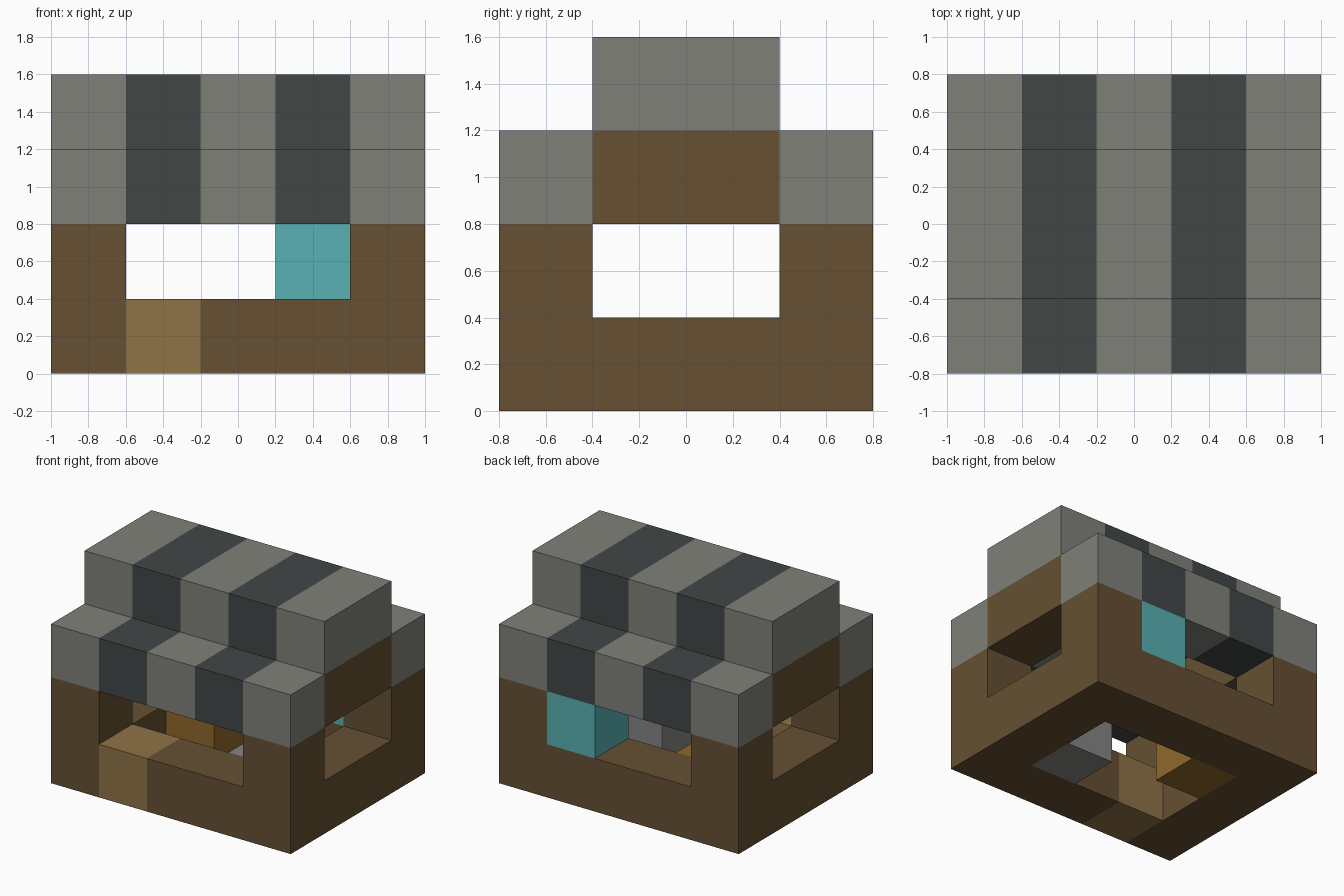
import bpy
import bmesh
from mathutils import Vector

old = bpy.data.objects.get("Cube")
if old:
    bpy.data.objects.remove(old, do_unlink=True)


def linear(c):
    return c / 12.92 if c <= 0.04045 else ((c + 0.055) / 1.055) ** 2.4


def material(name, hex_code):
    rgb = [linear(int(hex_code[i:i + 2], 16) / 255) for i in (0, 2, 4)]
    mat = bpy.data.materials.new(name)
    mat.use_nodes = True
    mat.diffuse_color = (*rgb, 1)
    mat.node_tree.nodes["Principled BSDF"].inputs["Base Color"].default_value = (*rgb, 1)
    return mat


brown = material("dark wood", "665033")
tan = material("light wood", "8f7347")
ochre = material("ochre wood", "90682d")
stone = material("stone", "858584")
grey = material("roof grey", "80807a")
slate = material("roof slate", "414746")
cyan = material("cyan", "58b1b4")


def box(name, mat, x, y, z):
    """Flat-faced box spanning the given (low, high) ranges."""
    low, high = (Vector(p) for p in zip(x, y, z))
    bm = bmesh.new()
    bmesh.ops.create_cube(bm, size=1)
    bmesh.ops.scale(bm, vec=high - low, verts=bm.verts)
    bmesh.ops.translate(bm, vec=(low + high) / 2, verts=bm.verts)
    mesh = bpy.data.meshes.new(name)
    bm.to_mesh(mesh)
    bm.free()
    mesh.materials.append(mat)
    obj = bpy.data.objects.new(name, mesh)
    bpy.context.collection.objects.link(obj)
    return obj


def side(s, a, b):
    """Range a..b, mirrored when s is negative."""
    return (a, b) if s > 0 else (-b, -a)


U = 0.4  # block size
floor, eaves, ridge = (0, U), (U, 2 * U), (2 * U, 3 * U)

# End walls: sill, gable beam and corner posts
for s, end in ((1, "left"), (-1, "right")):
    x = side(s, 0.6, 1)
    box(end + "_sill", brown, x, (-0.8, 0.8), floor)
    box(end + "_gable", brown, x, (-0.4, 0.4), ridge)
    for t, face in ((-1, "front"), (1, "back")):
        box(f"{face}_{end}_post", brown, x, side(t, 0.4, 0.8), eaves)

# Front and back sills, with the light doorstep in the front
box("back_sill", brown, (-0.6, 0.6), (0.4, 0.8), floor)
box("front_sill", brown, (-0.2, 0.6), (-0.8, -0.4), floor)
box("doorstep", tan, (-0.6, -0.2), (-0.8, -0.4), floor)

# Back window and the two blocks inside
box("back_window", cyan, (0.2, 0.6), (0.4, 0.8), eaves)
box("inner_chest", ochre, (-0.6, -0.2), (0, 0.4), floor)
box("inner_stone", stone, (0.2, 0.6), (-0.4, 0), floor)

# Striped stepped roof
for i in range(5):
    x = (-1 + i * U, -1 + (i + 1) * U)
    mat = slate if i % 2 else grey
    for t, face in ((-1, "front"), (1, "back")):
        box(f"{face}_eave_{i + 1}", mat, x, side(t, 0.4, 0.8), ridge)
    box(f"roof_top_{i + 1}", mat, x, (-0.4, 0.4), (3 * U, 4 * U))
